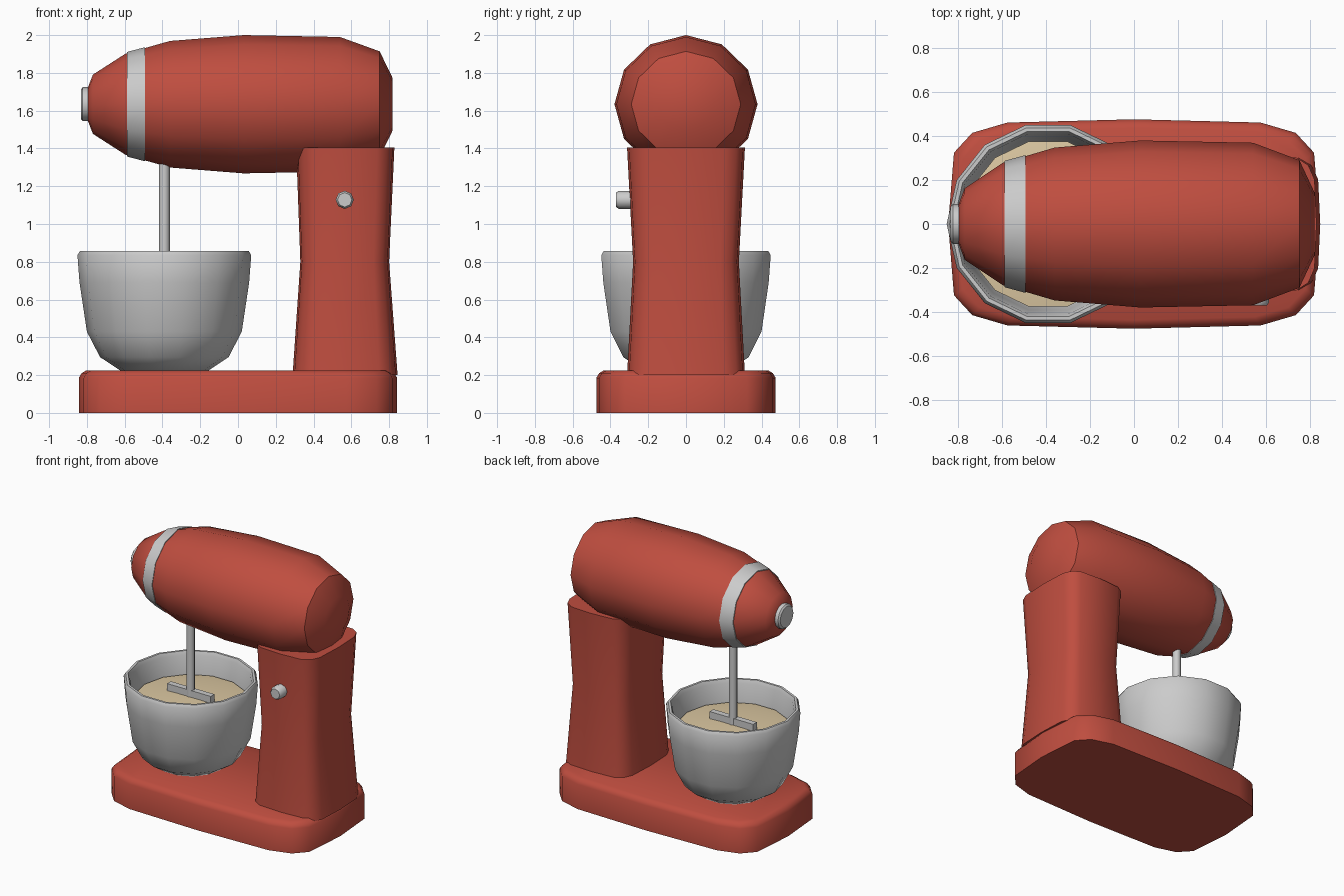
import bpy, bmesh, math
from mathutils import Vector

if "Cube" in bpy.data.objects:
    bpy.data.objects.remove(bpy.data.objects["Cube"])


def material(name, rgb):
    m = bpy.data.materials.new(name)
    m.diffuse_color = (*rgb, 1)
    m.use_nodes = True
    m.node_tree.nodes["Principled BSDF"].inputs["Base Color"].default_value = m.diffuse_color
    return m


RED = material("red_enamel", (0.52, 0.075, 0.05))
CREAM = material("batter_cream", (0.72, 0.58, 0.36))


def loft(name, rings, mat=None, angle=40):
    """Skin a list of equal-length rings and cap both ends."""
    bm = bmesh.new()
    vs = [[bm.verts.new(p) for p in ring] for ring in rings]
    n = len(vs[0])
    for a, b in zip(vs, vs[1:]):
        for i in range(n):
            j = (i + 1) % n
            bm.faces.new((a[i], a[j], b[j], b[i]))
    bm.faces.new(vs[0])
    bm.faces.new(vs[-1])
    bmesh.ops.recalc_face_normals(bm, faces=bm.faces)
    me = bpy.data.meshes.new(name)
    bm.to_mesh(me)
    bm.free()
    ob = bpy.data.objects.new(name, me)
    bpy.context.collection.objects.link(ob)
    if mat:
        me.materials.append(mat)
    bpy.ops.object.select_all(action='DESELECT')
    ob.select_set(True)
    bpy.context.view_layer.objects.active = ob
    bpy.ops.object.shade_smooth_by_angle(angle=math.radians(angle))
    return ob


def superellipse(cx, z, rx, ry, e, n=16):
    """Rounded-rectangle ring in a horizontal plane."""
    ring = []
    for i in range(n):
        c, s = math.cos(math.tau * i / n), math.sin(math.tau * i / n)
        c, s = (0 if abs(v) < 1e-6 else v for v in (c, s))
        ring.append((cx + rx * math.copysign(abs(c) ** e, c),
                     ry * math.copysign(abs(s) ** e, s), z))
    return ring


def turned(name, profile, centre, axis, n, mat=None, squash=1.0, angle=40):
    """Turn (position, radius) pairs around the x, y or z axis through centre."""
    rings = []
    for t, r in profile:
        ring = []
        for i in range(n):
            a = math.tau * i / n
            c, s = r * math.cos(a), r * math.sin(a)
            p = {'x': (t, s * squash, c), 'y': (c, t, s), 'z': (c, s, t)}[axis]
            ring.append(Vector(centre) + Vector(p))
        rings.append(ring)
    return loft(name, rings, mat, angle)


# Base plate with softened top edge
loft("base", [superellipse(0, z, 0.843 - d, 0.475 - d, 0.4)
              for z, d in ((0, 0), (0.185, 0), (0.21, 0.015), (0.225, 0.04))], RED)

# Waisted column
loft("column", [superellipse(cx, z, rx, ry, 0.45)
                for z, cx, rx, ry in ((0.2, 0.567, 0.278, 0.312),
                                      (0.8, 0.565, 0.235, 0.28),
                                      (1.405, 0.568, 0.26, 0.312))], RED)

# Motor head, trim band and front cap share one axis
AXIS = (0, 0, 1.634)
turned("motor_head", [(-0.80, 0.075), (-0.768, 0.157), (-0.595, 0.268), (-0.36, 0.335),
                      (0.03, 0.366), (0.54, 0.356), (0.75, 0.28), (0.818, 0.14)],
       AXIS, 'x', 12, RED, 1.035)
turned("trim_band", [(-0.587, 0.25), (-0.587, 0.277), (-0.492, 0.302), (-0.492, 0.27)],
       AXIS, 'x', 12, squash=1.035)
turned("front_cap", [(-0.832, 0.078), (-0.822, 0.09), (-0.795, 0.09)], AXIS, 'x', 12)

# Mixing bowl: outer wall, rim, inner wall
BOWL = (-0.39, 0, 0)
turned("bowl", [(0.222, 0.23), (0.295, 0.34), (0.43, 0.41), (0.69, 0.449), (0.835, 0.46),
                (0.857, 0.447), (0.857, 0.43), (0.83, 0.418), (0.69, 0.40),
                (0.44, 0.365), (0.32, 0.30), (0.26, 0.20)], BOWL, 'z', 14)
turned("batter", [(0.60, 0.37), (0.70, 0.385), (0.712, 0.30), (0.72, 0.10)],
       BOWL, 'z', 14, CREAM)

# Beater shaft and crossbar
turned("beater_shaft", [(0.66, 0.029), (1.40, 0.029)], BOWL, 'z', 8, angle=50)
loft("beater_bar", [[(-0.39 + x * 0.18, y * 0.022, z)
                     for x, y in ((-1, -1), (1, -1), (1, 1), (-1, 1))]
                    for z in (0.68, 0.77)])

# Speed knob on the column side
turned("speed_knob", [(-0.37, 0.038), (-0.355, 0.048), (-0.27, 0.048)],
       (0.565, 0, 1.128), 'y', 8, angle=50)
